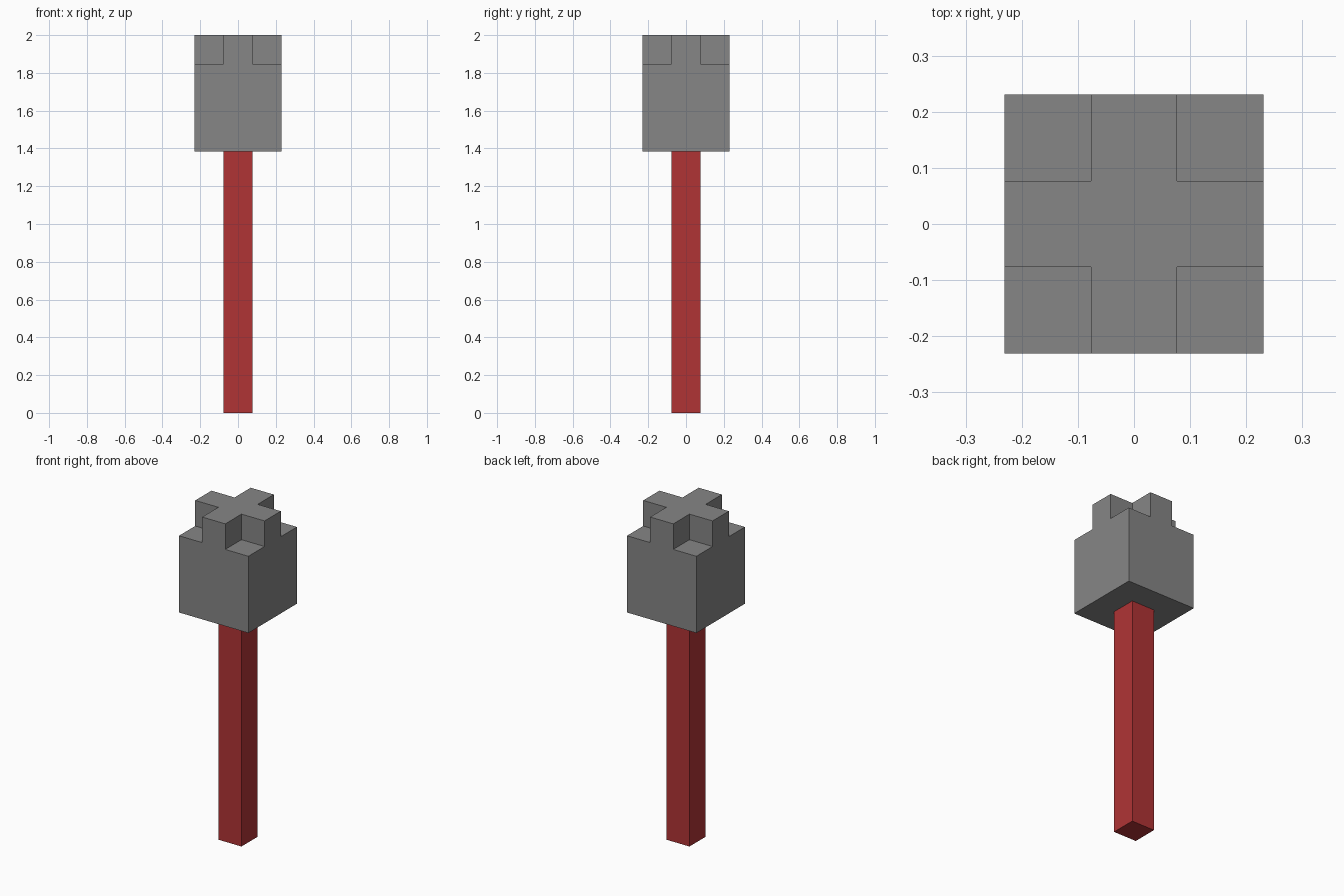
import bpy
import bmesh

cube = bpy.data.objects.get("Cube")
if cube:
    bpy.data.objects.remove(cube, do_unlink=True)

U = 1 / 13  # half the handle width; everything is a multiple of it


def material(name, rgb):
    mat = bpy.data.materials.new(name)
    mat.use_nodes = True
    color = (*rgb, 1)
    mat.diffuse_color = color
    mat.node_tree.nodes["Principled BSDF"].inputs["Base Color"].default_value = color
    return mat


def finish(name, bm, mat):
    bmesh.ops.recalc_face_normals(bm, faces=bm.faces)
    mesh = bpy.data.meshes.new(name)
    bm.to_mesh(mesh)
    bm.free()
    mesh.materials.append(mat)
    obj = bpy.data.objects.new(name, mesh)
    bpy.context.collection.objects.link(obj)
    return obj


def raise_faces(bm, faces, height):
    """Extrude faces straight up and return the new top faces."""
    result = bmesh.ops.extrude_face_region(bm, geom=faces)["geom"]
    verts = [g for g in result if isinstance(g, bmesh.types.BMVert)]
    bmesh.ops.translate(bm, verts=verts, vec=(0, 0, height))
    return [g for g in result if isinstance(g, bmesh.types.BMFace)]


def grid(bm, cells, half, z):
    bmesh.ops.create_grid(bm, x_segments=cells, y_segments=cells, size=half)
    bmesh.ops.translate(bm, verts=bm.verts, vec=(0, 0, z))
    return list(bm.faces)


stone = material("grey stone", (0.238, 0.238, 0.238))
red = material("red handle", (0.434, 0.034, 0.036))

# Handle: a square post, closed at the bottom
bm = bmesh.new()
base = grid(bm, 1, U, 0)
bottom = bmesh.ops.duplicate(bm, geom=base)
raise_faces(bm, base, 18 * U)
bmesh.ops.delete(bm, geom=[f for f in base if f.is_valid], context="FACES_ONLY")
bmesh.ops.remove_doubles(bm, verts=bm.verts, dist=1e-5)
finish("handle", bm, red)

# Head: a block whose top carries a raised cross, leaving the corners notched
bm = bmesh.new()
base = grid(bm, 3, 3 * U, 18 * U)
bmesh.ops.duplicate(bm, geom=base)
top = raise_faces(bm, base, 6 * U)
bmesh.ops.delete(bm, geom=[f for f in base if f.is_valid], context="FACES_ONLY")
cross = []
for face in top:
    c = face.calc_center_median()
    if min(abs(c.x), abs(c.y)) < U:
        cross.append(face)
raised = raise_faces(bm, cross, 2 * U)
bmesh.ops.delete(bm, geom=[f for f in cross if f.is_valid], context="FACES")
bmesh.ops.remove_doubles(bm, verts=bm.verts, dist=1e-5)
bmesh.ops.dissolve_limit(bm, angle_limit=0.01, verts=bm.verts, edges=bm.edges)
finish("head", bm, stone)
